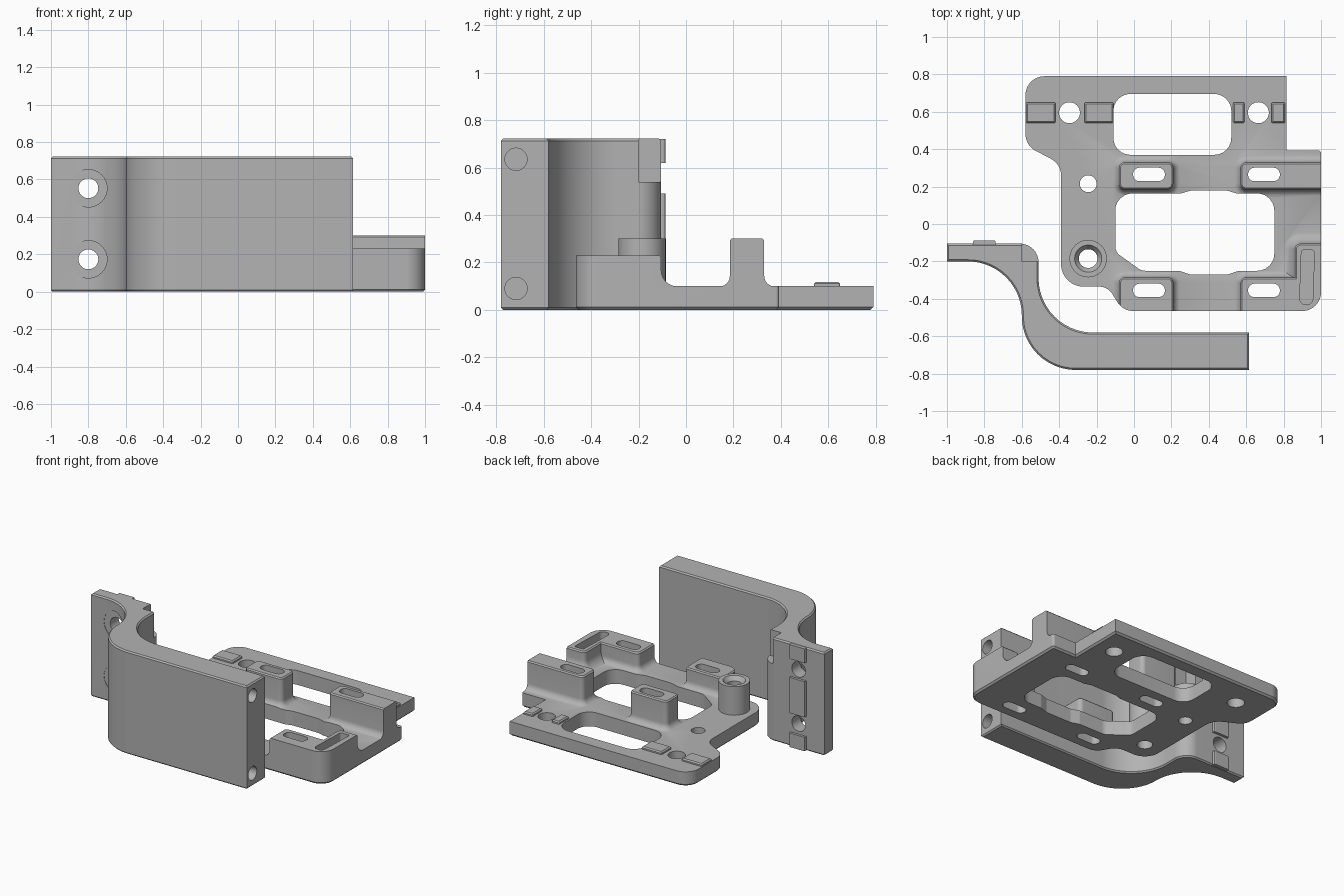
import bpy, bmesh
from math import sin, cos, tan, pi, radians
from mathutils import Vector, Matrix

old = bpy.data.objects.get("Cube")
if old:
    bpy.data.objects.remove(old, do_unlink=True)

GREY = (0.45, 0.45, 0.45, 1)
mat = bpy.data.materials.new("plain grey")
mat.use_nodes = True
mat.diffuse_color = GREY
mat.node_tree.nodes["Principled BSDF"].inputs["Base Color"].default_value = GREY


def finish(name, bm):
    bmesh.ops.recalc_face_normals(bm, faces=bm.faces)
    mesh = bpy.data.meshes.new(name)
    bm.to_mesh(mesh)
    bm.free()
    mesh.materials.append(mat)
    ob = bpy.data.objects.new(name, mesh)
    bpy.context.collection.objects.link(ob)
    return ob


def rounded(corners, steps=10):
    """Polygon from (x, y, radius) corners, each rounded by an arc."""
    out = []
    n = len(corners)
    for i, (x, y, r) in enumerate(corners):
        p = Vector((x, y))
        if r == 0:
            out.append(p)
            continue
        u = (Vector(corners[i - 1][:2]) - p).normalized()
        v = (Vector(corners[(i + 1) % n][:2]) - p).normalized()
        half = u.angle(v) / 2
        c = p + (u + v).normalized() * r / sin(half)
        a = p + u * r / tan(half) - c
        b = p + v * r / tan(half) - c
        out += [c + a.lerp(b, k / steps).normalized() * r for k in range(steps + 1)]
    return out


def rect(x0, x1, y0, y1, r, d=0):
    x0, x1, y0, y1 = x0 - d, x1 + d, y0 - d, y1 + d
    r = max(r + d, 0.002)
    return rounded([(x0, y0, r), (x1, y0, r), (x1, y1, r), (x0, y1, r)], 8)


def loft(name, levels):
    """Skin a stack of (z, outline) levels."""
    bm = bmesh.new()
    rings = [[bm.verts.new((p.x, p.y, z)) for p in pts] for z, pts in levels]
    for lo, hi in zip(rings, rings[1:]):
        for i in range(len(lo)):
            bm.faces.new((lo[i - 1], lo[i], hi[i], hi[i - 1]))
    bm.faces.new(rings[0])
    bm.faces.new(rings[-1])
    return finish(name, bm)


def prism(name, pts, z0, z1, bevel_z=(), width=0.009):
    ob = loft(name, [(z0, pts), (z1, pts)])
    if bevel_z:
        bm = bmesh.new()
        bm.from_mesh(ob.data)
        edges = [e for e in bm.edges
                 if any(all(abs(v.co.z - z) < 1e-5 for v in e.verts) for z in bevel_z)]
        bmesh.ops.bevel(bm, geom=edges, offset=width, segments=1, affect='EDGES')
        bm.to_mesh(ob.data)
        bm.free()
    return ob


def box(name, x0, x1, y0, y1, z0, z1):
    pts = [Vector(p) for p in ((x0, y0), (x1, y0), (x1, y1), (x0, y1))]
    return prism(name, pts, z0, z1)


def rod(centre, r, length, axis='Z', r2=None):
    rot = {'X': Matrix.Rotation(pi / 2, 4, 'Y'),
           'Y': Matrix.Rotation(pi / 2, 4, 'X'), 'Z': Matrix()}[axis]
    bm = bmesh.new()
    bmesh.ops.create_cone(bm, cap_ends=True, segments=40, radius1=r,
                          radius2=r if r2 is None else r2, depth=length,
                          matrix=Matrix.Translation(centre) @ rot)
    return finish("cutter", bm)


def boolean(ob, tool, op='DIFFERENCE'):
    mod = ob.modifiers.new("cut", 'BOOLEAN')
    mod.operation, mod.object, mod.solver = op, tool, 'EXACT'
    bpy.context.view_layer.objects.active = ob
    bpy.ops.object.modifier_apply(modifier=mod.name)
    bpy.data.objects.remove(tool, do_unlink=True)


def smooth(ob):
    bpy.ops.object.select_all(action='DESELECT')
    ob.select_set(True)
    bpy.context.view_layer.objects.active = ob
    bpy.ops.object.shade_smooth_by_angle(angle=radians(28))


def pad(x0, x1, y0, y1, top, skirt, r=0.03):
    """Raised pad with a filleted foot and a chamfered top."""
    levels = [(0.05, rect(x0, x1, y0, y1, r, skirt))]
    for k in range(7):
        t = k / 6 * pi / 2
        levels.append((0.098 + skirt * (1 - cos(t)),
                       rect(x0, x1, y0, y1, r, skirt * (1 - sin(t)))))
    levels.append((top - 0.008, rect(x0, x1, y0, y1, r)))
    levels.append((top, rect(x0, x1, y0, y1, r, -0.008)))
    return loft("pad", levels)


# Base plate: slab with pads and boss, trimmed to the outline
plate = box("base_plate", -1.2, 1.2, -1.2, 1.2, -0.1, 0.1)
for p in [(-0.08, 0.21, 0.185, 0.33, 0.3, 0.045),
          (0.57, 1.1, 0.185, 0.33, 0.3, 0.045),
          (-0.08, 0.21, -0.55, -0.285, 0.23, 0.045),
          (0.57, 1.1, -0.55, -0.285, 0.23, 0.045),
          (0.86, 1.1, -0.55, -0.105, 0.23, 0.07)]:
    boolean(plate, pad(*p), 'UNION')
boss = (-0.245, -0.185)
boolean(plate, rod((*boss, 0.175), 0.1, 0.25), 'UNION')
outline = rounded([(-0.58, 0.79, 0.1), (0.815, 0.79, 0), (0.815, 0.393, 0),
                   (1, 0.393, 0.015), (1, -0.465, 0.1), (-0.06, -0.465, 0.1),
                   (-0.14, -0.335, 0.08), (-0.39, -0.335, 0.12),
                   (-0.39, 0.32, 0.1), (-0.58, 0.42, 0.1)])
boolean(plate, prism("trim", outline, 0, 0.5, (0,), 0.012), 'INTERSECT')

# Windows through the plate
boolean(plate, prism("cutter", rect(-0.11, 0.52, 0.37, 0.695, 0.09), -0.2, 0.6))
window = rounded([(-0.1, 0.163, 0.09), (0.25, 0.163, 0.03), (0.3, 0.178, 0.03),
                  (0.5, 0.178, 0.03), (0.55, 0.163, 0.03), (0.75, 0.163, 0.09),
                  (0.75, -0.25, 0.09), (0.56, -0.25, 0.03), (0.5, -0.27, 0.03),
                  (0.3, -0.27, 0.03), (0.24, -0.25, 0.03), (0.04, -0.25, 0.06),
                  (-0.1, -0.15, 0.06)], 6)
boolean(plate, prism("cutter", window, -0.2, 0.6))

# Slots through the pads, and the blind groove in the corner pad
for x in (0.08, 0.695):
    for y in (0.265, -0.355):
        slot = rect(x - 0.085, x + 0.085, y - 0.036, y + 0.036, 0.034)
        boolean(plate, prism("cutter", slot, -0.2, 0.6))
groove = rounded([(0.885, -0.43, 0.03), (0.955, -0.43, 0.03),
                  (0.965, -0.14, 0.012), (0.895, -0.14, 0.012)], 6)
boolean(plate, prism("cutter", groove, 0.17, 0.5))

# Round holes
for x, y, r in [(-0.345, 0.595, 0.056), (0.665, 0.595, 0.056),
                (-0.245, 0.215, 0.045), (*boss, 0.05)]:
    boolean(plate, rod((x, y, 0.2), r, 0.8))
boolean(plate, rod((*boss, 0.29), 0.05, 0.04, r2=0.08))
smooth(plate)

# Locating keys along the rear of the plate
for i, (x0, x1) in enumerate([(-0.578, -0.42), (-0.265, -0.11),
                              (0.53, 0.59), (0.735, 0.808)]):
    prism(f"plate_key_{i + 1}", rect(x0, x1, 0.54, 0.65, 0.008), 0.08, 0.118,
          (0.118,), 0.008)

# Swept side bracket
HEIGHT = 0.722
profile = rounded([(-1, -0.105, 0), (-0.51, -0.105, 0.1), (-0.51, -0.58, 0.29),
                   (0.615, -0.58, 0), (0.615, -0.78, 0), (-0.6, -0.78, 0.288),
                   (-0.6, -0.2, 0.288), (-1, -0.2, 0)], 16)
bracket = prism("side_bracket", profile, 0, HEIGHT, (0, HEIGHT))
boolean(bracket, box("cutter", -0.6, -0.4, -0.2, 0, 0.54, 1))
for z in (0.173, 0.553):
    boolean(bracket, rod((-0.8, -0.3, z), 0.1, 0.204, 'Y'))
    boolean(bracket, rod((-0.8, -0.2, z), 0.053, 0.5, 'Y'))
for z in (0.09, 0.635):
    boolean(bracket, rod((0.615, -0.717, z), 0.047, 0.6, 'X'))
smooth(bracket)

# Locating keys on the back of the bracket flange
key = rounded([(-0.86, -0.13, 0), (-0.74, -0.13, 0),
               (-0.74, -0.087, 0.008), (-0.86, -0.087, 0.008)], 2)
for i, (z0, z1) in enumerate([(0.002, 0.1), (0.24, 0.49), (0.62, 0.72)]):
    prism(f"bracket_key_{i + 1}", key, z0, z1)
